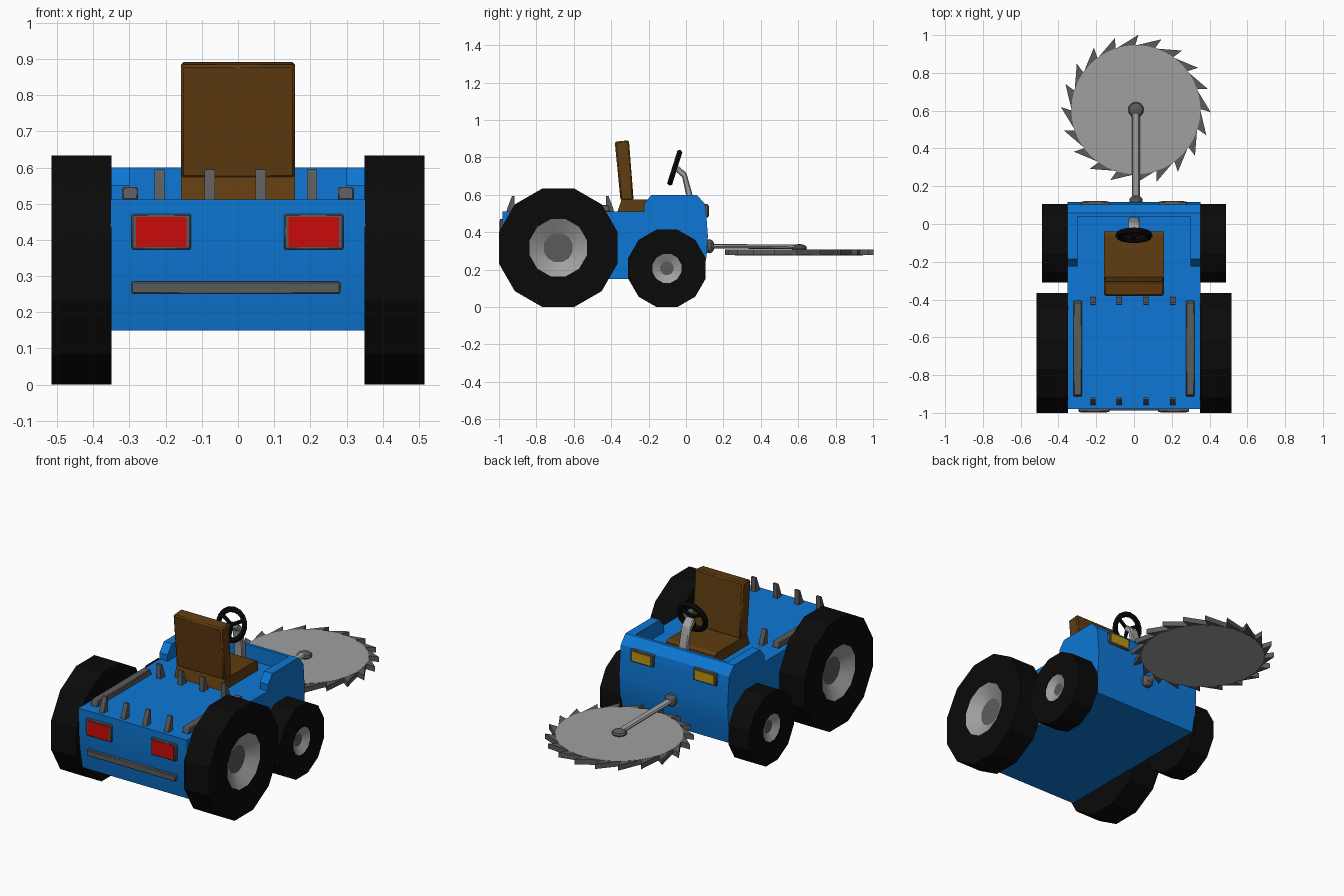
import bpy, bmesh, math
from mathutils import Matrix, Vector

if "Cube" in bpy.data.objects:
    bpy.data.objects.remove(bpy.data.objects["Cube"])


def material(name, r, g, b):
    m = bpy.data.materials.new(name)
    m.diffuse_color = (r, g, b, 1)
    m.use_nodes = True
    m.node_tree.nodes["Principled BSDF"].inputs["Base Color"].default_value = m.diffuse_color
    return m


BLUE = material("blue_paint", 0.004, 0.185, 0.66)
BLACK = material("black_rubber", 0.003, 0.003, 0.003)
LIGHT = material("light_grey_metal", 0.35, 0.35, 0.35)
DARK = material("dark_grey_metal", 0.105, 0.105, 0.105)
BROWN = material("brown_leather", 0.115, 0.045, 0.005)
RED = material("red_glass", 0.6, 0.003, 0.003)
YELLOW = material("yellow_glass", 0.5, 0.31, 0.004)


def finish(name, bm, *mats, bevel=0):
    bmesh.ops.recalc_face_normals(bm, faces=bm.faces)
    me = bpy.data.meshes.new(name)
    bm.to_mesh(me)
    bm.free()
    for m in mats:
        me.materials.append(m)
    for p in me.polygons:
        p.use_smooth = True
    me.set_sharp_from_angle(angle=math.radians(25))
    ob = bpy.data.objects.new(name, me)
    bpy.context.collection.objects.link(ob)
    if bevel:
        b = ob.modifiers.new("bevel", 'BEVEL')
        b.width, b.segments = bevel, 1
    return ob


def prism(name, pts, x0, x1, mat, bevel=0):
    """Side profile of (y, z) points extruded from x0 to x1."""
    bm = bmesh.new()
    f = bm.faces.new([bm.verts.new((x0, y, z)) for y, z in pts])
    r = bmesh.ops.extrude_face_region(bm, geom=[f])
    bmesh.ops.translate(bm, vec=(x1 - x0, 0, 0),
                        verts=[v for v in r["geom"] if isinstance(v, bmesh.types.BMVert)])
    return finish(name, bm, mat, bevel=bevel)


def lathe(name, profile, n, mats, ids, loc, side):
    """Revolve (x, radius) points about the x axis; ids gives a colour per band."""
    bm = bmesh.new()
    rings = []
    for x, r in profile:
        rings.append([bm.verts.new((side * x, r * math.cos(a), r * math.sin(a)))
                      for a in ((i + 0.5) * math.tau / n for i in range(n))])
    for k in range(len(rings) - 1):
        for i in range(n):
            j = (i + 1) % n
            f = bm.faces.new((rings[k][i], rings[k][j], rings[k + 1][j], rings[k + 1][i]))
            f.material_index = ids[k]
    bm.faces.new(rings[0]).material_index = ids[0]
    bm.faces.new(rings[-1]).material_index = ids[-1]
    ob = finish(name, bm, *mats)
    ob.location = loc
    return ob


def ball(name, loc, scale, mat):
    bm = bmesh.new()
    bmesh.ops.create_uvsphere(bm, u_segments=10, v_segments=6, radius=1,
                              matrix=Matrix.Translation(loc) @ Matrix.Diagonal((*scale, 1)))
    return finish(name, bm, mat)


def rod(name, a, b, w, h, mat, n=8):
    """Rod from a to b with an oval section."""
    a, b = Vector(a), Vector(b)
    d = b - a
    rot = d.to_track_quat('Z', 'X').to_matrix().to_4x4()
    bm = bmesh.new()
    bmesh.ops.create_cone(bm, cap_ends=True, segments=n, radius1=1, radius2=1, depth=1,
                          matrix=Matrix.Translation((a + b) / 2) @ rot @ Matrix.Diagonal((h, w, d.length, 1)))
    return finish(name, bm, mat)


def box(name, x0, x1, y0, y1, z0, z1, mat, bevel=0):
    return prism(name, [(y0, z0), (y1, z0), (y1, z1), (y0, z1)], x0, x1, mat, bevel)


# Body, cockpit walls
W = 0.353
prism("body", [(-.98, .512), (-.98, .40), (-.97, .28), (-.945, .15), (.085, .15),
               (.11, .27), (.117, .38), (.107, .512)], -W, W, BLUE)
prism("front_wall", [(.04, .512), (.107, .512), (.102, .55), (.058, .6), (.04, .6)], -W, W, BLUE)
for s in (-1, 1):
    prism("side_wall", [(-.225, .512), (.04, .512), (.04, .6), (-.185, .6), (-.225, .55)],
          s * .30, s * W, BLUE)

# Wheels with recessed rims
for s in (-1, 1):
    for name, y, R, x1, rim, hub in (("rear_wheel", -.683, .317, .516, .158, .08),
                                     ("front_wheel", -.102, .207, .487, .08, .037)):
        c = R / math.cos(math.pi / 12)
        lathe(name, [(W - .003, rim), (W - .003, c), (x1, c), (x1, rim),
                     (x1 - rim * .3, hub), (x1 - rim * .3, hub * .5)],
              12, (BLACK, LIGHT, DARK), (0, 0, 0, 1, 2), (0, y, R), s)

# Seat
prism("seat_cushion", [(-.365, .512), (-.04, .512), (-.04, .565), (-.06, .575), (-.345, .575)],
      -.158, .158, BROWN)
prism("seat_back", [(-.35, .57), (-.28, .57), (-.305, .892), (-.381, .884)],
      -.158, .158, BROWN, bevel=.008)

# Steering column and wheel
prism("steering_column", [(.035, .51), (.035, .6), (.003, .715), (-.04, .755), (-.055, .725),
                          (-.02, .695), (0, .6), (0, .51)], -.028, .028, LIGHT, bevel=.006)
tilt = Matrix.Translation((0, -.06, .745)) @ Matrix.Rotation(math.radians(72.5), 4, 'X')
bm = bmesh.new()
N, M = 16, 6
ring = [[bm.verts.new(tilt @ Vector(((.084 + .016 * math.cos(b)) * math.cos(a),
                                     (.084 + .016 * math.cos(b)) * math.sin(a), .016 * math.sin(b))))
         for b in (j * math.tau / M for j in range(M))]
        for a in (i * math.tau / N for i in range(N))]
for i in range(N):
    for j in range(M):
        bm.faces.new((ring[i][j], ring[(i + 1) % N][j],
                      ring[(i + 1) % N][(j + 1) % M], ring[i][(j + 1) % M]))
finish("steering_wheel", bm, BLACK)
for k in range(3):
    a = math.radians(30 + 120 * k)
    rod("steering_spoke", tilt @ Vector((0, 0, 0)),
        tilt @ Vector((.08 * math.cos(a), .08 * math.sin(a), 0)), .011, .011, BLACK, 6)

# Rear deck spikes and side rails
for x in (-.217, -.078, .063, .205):
    prism("rear_spike", [(-.96, .51), (-.918, .51), (-.918, .595), (-.93, .595), (-.955, .53)],
          x - .014, x + .014, DARK)
    prism("middle_spike", [(-.43, .51), (-.385, .51), (-.39, .53), (-.415, .595), (-.427, .595)],
          x - .014, x + .014, DARK)
for x in (-.298, .298):
    prism("deck_rail", [(-.915, .51), (-.405, .51), (-.415, .546), (-.905, .546)],
          x - .022, x + .022, DARK, bevel=.004)

# Lights and rear trim
for x in (-.212, .209):
    box("rear_light_frame", x - .082, x + .082, -.995, -.97, .373, .472, DARK, bevel=.004)
    box("rear_light", x - .07, x + .07, -.998, -.992, .381, .464, RED)
for x in (-.205, .205):
    box("front_light_frame", x - .075, x + .075, .09, .119, .478, .55, DARK, bevel=.004)
    box("front_light", x - .06, x + .06, .116, .122, .487, .541, YELLOW)
box("rear_trim", -.295, .283, -.988, -.955, .25, .285, DARK, bevel=.004)

# Saw: disc with toothed rim
CX, CY = .01, .605
bm = bmesh.new()
bmesh.ops.create_cone(bm, cap_ends=True, segments=40, radius1=.342, radius2=.342, depth=.032,
                      matrix=Matrix.Translation((CX, CY, .292)))
for f in bm.faces:
    f.normal_update()
    f.material_index = 0 if abs(f.normal.z) > .5 else 1
finish("saw_disc", bm, LIGHT, DARK)
bm = bmesh.new()
for k in range(20):
    a = math.radians(18 * k - 2)
    loop = []
    for r, da in ((.397, 0), (.335, 3), (.335, 12), (.342, 19)):
        t = a + math.radians(da)
        loop.append([bm.verts.new((CX + r * math.cos(t), CY + r * math.sin(t), z)) for z in (.277, .307)])
    bm.faces.new([p[0] for p in loop])
    bm.faces.new([p[1] for p in loop])
    for i in range(4):
        p, q = loop[i], loop[(i + 1) % 4]
        bm.faces.new((p[0], q[0], q[1], p[1]))
finish("saw_teeth", bm, DARK)

# Saw arm with joints
rod("saw_arm", (CX, .12, .325), (CX, CY, .322), .021, .012, LIGHT)
ball("arm_joint", (CX, .125, .325), (.036, .028, .038), DARK)
ball("saw_hub", (CX, CY, .315), (.042, .042, .022), DARK)
